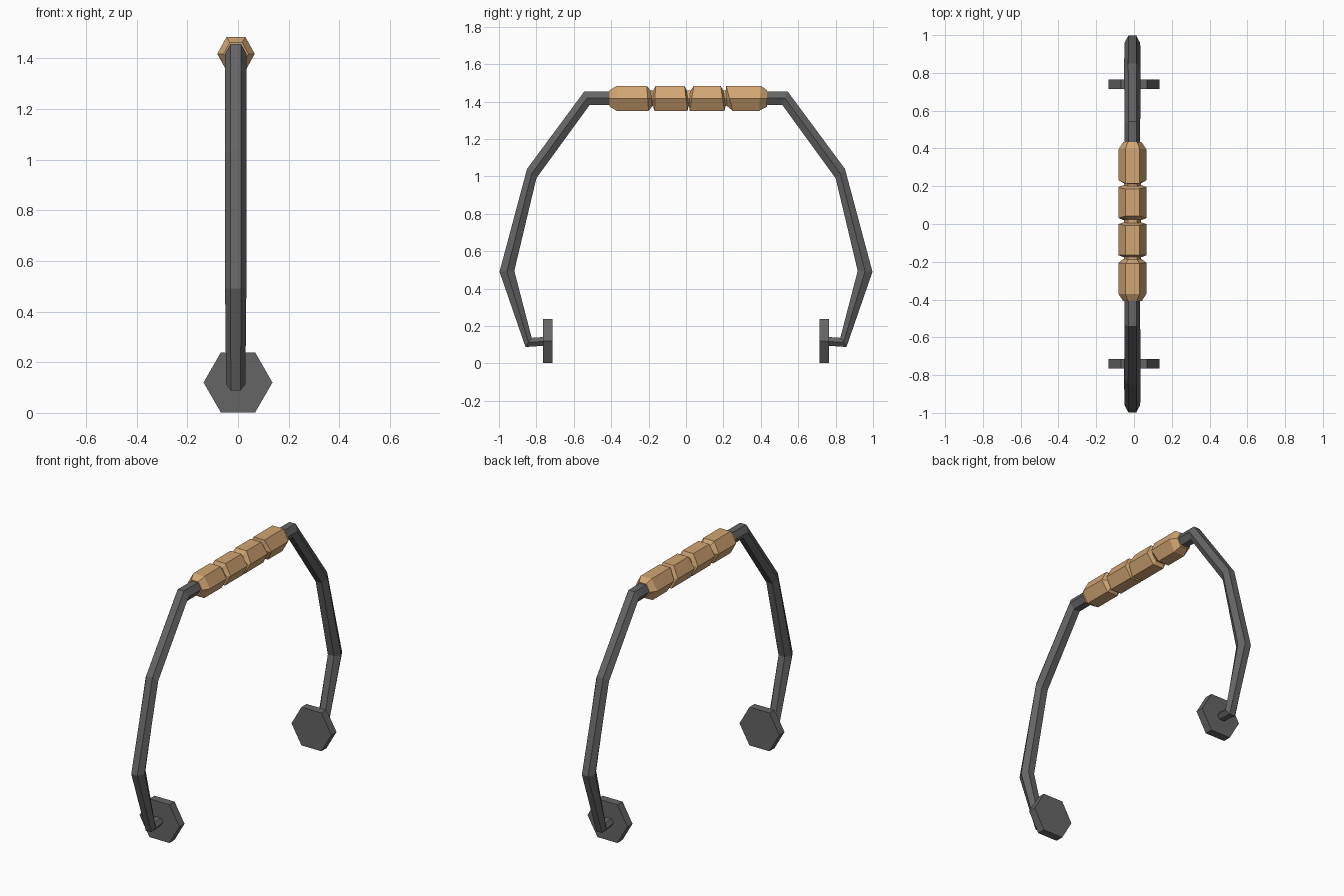
import bpy, bmesh
from mathutils import Vector

if "Cube" in bpy.data.objects:
    bpy.data.objects.remove(bpy.data.objects["Cube"])


def material(name, color):
    m = bpy.data.materials.new(name)
    m.diffuse_color = (*color, 1)
    m.use_nodes = True
    m.node_tree.nodes["Principled BSDF"].inputs["Base Color"].default_value = m.diffuse_color
    return m


iron = material("dark iron", (0.13, 0.13, 0.13))
wood = material("tan wood", (0.64, 0.38, 0.17))


def hex_loft(name, rings, mat, cx=0.0):
    """Loft hexagons; each ring is (outer y, outer z, inner y, inner z, x radius)."""
    bm = bmesh.new()
    loops = []
    for oy, oz, iy, iz, r in rings:
        o, i = Vector((cx, oy, oz)), Vector((cx, iy, iz))
        c = (o + i) / 2
        x = Vector((r, 0, 0))
        pts = (c + x, o + x / 2, o - x / 2, c - x, i - x / 2, i + x / 2)
        loops.append([bm.verts.new(p) for p in pts])
    for a, b in zip(loops, loops[1:]):
        for k in range(6):
            n = (k + 1) % 6
            bm.faces.new((a[k], a[n], b[n], b[k]))
    bm.faces.new(loops[0])
    bm.faces.new(loops[-1])
    bmesh.ops.recalc_face_normals(bm, faces=bm.faces)
    me = bpy.data.meshes.new(name)
    bm.to_mesh(me)
    bm.free()
    me.materials.append(mat)
    ob = bpy.data.objects.new(name, me)
    bpy.context.collection.objects.link(ob)
    return ob


# Bent bail rod: one half from the mount to the top corner, then mirrored
half = [
    (0.75, 0.095, 0.75, 0.142, 0.032),
    (0.858, 0.088, 0.825, 0.137, 0.038),
    (0.997, 0.49, 0.918, 0.495, 0.042),
    (0.850, 1.04, 0.800, 0.99, 0.043),
    (0.543, 1.455, 0.515, 1.382, 0.042),
]
other = [(-oy, oz, -iy, iz, r) for oy, oz, iy, iz, r in reversed(half)]
hex_loft("bail_rod", half + other, iron, -0.009)

# Hexagonal mounting plates
for side, s in (("right", 1), ("left", -1)):
    hex_loft("mount_plate_" + side,
             [(s * y, 0.238, s * y, 0.002, 0.136) for y in (0.715, 0.765)], iron)

# Carved grip: (top y, bottom y, size) along the handle, with slanted notches
FULL, NECK, END = 1.0, 0.62, 0.66
grip = [
    (-0.408, -0.408, END), (-0.37, -0.37, FULL),
    (-0.21, -0.20, FULL), (-0.188, -0.18, NECK),
    (-0.176, -0.176, NECK), (-0.163, -0.168, FULL),
    (-0.008, 0.008, FULL), (0.004, 0.014, NECK),
    (0.024, 0.016, NECK), (0.042, 0.02, FULL),
    (0.185, 0.205, FULL), (0.20, 0.212, NECK),
    (0.212, 0.22, NECK), (0.215, 0.25, FULL),
    (0.40, 0.39, FULL), (0.433, 0.433, END),
]
hex_loft("wooden_grip",
         [(t, 1.417 + 0.067 * s, b, 1.417 - 0.067 * s, 0.074 * s) for t, b, s in grip],
         wood, -0.008)
